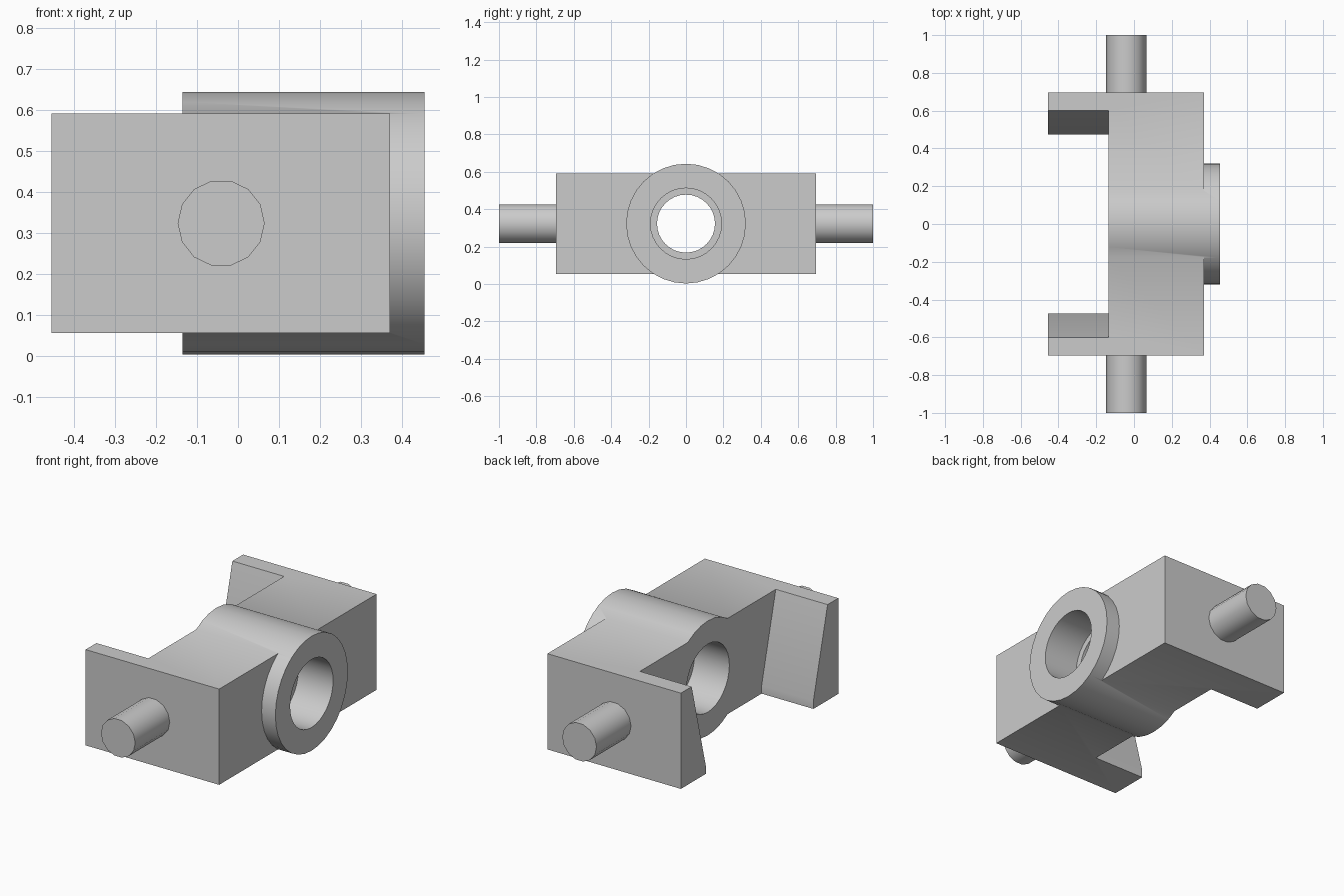
import bpy
import bmesh
import math
from mathutils import Matrix

if "Cube" in bpy.data.objects:
    bpy.data.objects.remove(bpy.data.objects["Cube"], do_unlink=True)

MID = 0.323          # height of the bore and pin axes
BOTTOM, TOP = 0.055, 0.59
ARM_ROOT = -0.135    # where the arms leave the block

grey = bpy.data.materials.new("plain_grey")
grey.use_nodes = True
grey.diffuse_color = (0.6, 0.6, 0.6, 1)
grey.node_tree.nodes["Principled BSDF"].inputs["Base Color"].default_value = (0.6, 0.6, 0.6, 1)


def finish(name, bm):
    bmesh.ops.recalc_face_normals(bm, faces=bm.faces)
    mesh = bpy.data.meshes.new(name)
    bm.to_mesh(mesh)
    bm.free()
    obj = bpy.data.objects.new(name, mesh)
    mesh.materials.append(grey)
    bpy.context.collection.objects.link(obj)
    return obj


def prism(name, profile, x0, x1):
    """Extrude a (y, z) profile along x."""
    bm = bmesh.new()
    face = bm.faces.new([bm.verts.new((x0, y, z)) for y, z in profile])
    new = bmesh.ops.extrude_face_region(bm, geom=[face])["geom"]
    verts = [v for v in new if isinstance(v, bmesh.types.BMVert)]
    bmesh.ops.translate(bm, verts=verts, vec=(x1 - x0, 0, 0))
    return finish(name, bm)


def circle(radius, sides=32):
    steps = [2 * math.pi * i / sides for i in range(sides)]
    return [(radius * math.cos(a), MID + radius * math.sin(a)) for a in steps]


def combine(target, other, operation):
    mod = target.modifiers.new(operation.lower(), "BOOLEAN")
    mod.object = other
    mod.operation = operation
    mod.solver = "EXACT"
    bpy.context.view_layer.objects.active = target
    bpy.ops.object.modifier_apply(modifier=mod.name)
    bpy.data.objects.remove(other, do_unlink=True)


def smooth(obj):
    bpy.ops.object.select_all(action="DESELECT")
    obj.select_set(True)
    bpy.context.view_layer.objects.active = obj
    bpy.ops.object.shade_smooth_by_angle(angle=math.radians(30))


# Block with a round hub running through it
half = 0.695
body = prism("trunnion_body", [(-half, BOTTOM), (half, BOTTOM), (half, TOP), (-half, TOP)], -0.455, 0.37)
combine(body, prism("hub", circle(0.32), -0.2, 0.455), "UNION")

# Recess between the two arms, flaring towards the top
side = [(0.475, -0.2), (0.475, 0.1), (0.65, 0.786)]
recess = side + [(-y, z) for y, z in reversed(side)]
combine(body, prism("recess_cutter", recess, -0.7, ARM_ROOT), "DIFFERENCE")

# Bore with a narrower collar in the middle
for radius, x0, x1 in ((0.155, -0.6, 0.6), (0.19, -0.6, 0.08), (0.19, 0.24, 0.6)):
    combine(body, prism("bore_cutter", circle(radius), x0, x1), "DIFFERENCE")
smooth(body)

# Pivot pins on both ends
for name, sign in (("front_pin", -1), ("back_pin", 1)):
    bm = bmesh.new()
    bmesh.ops.create_cone(bm, cap_ends=True, segments=14, radius1=0.106, radius2=0.106, depth=0.35)
    turn = Matrix.Rotation(math.pi / 2, 4, "X") @ Matrix.Rotation(math.pi / 2, 4, "Z")
    bm.transform(Matrix.Translation((-0.041, sign * 0.825, MID)) @ turn)
    smooth(finish(name, bm))
